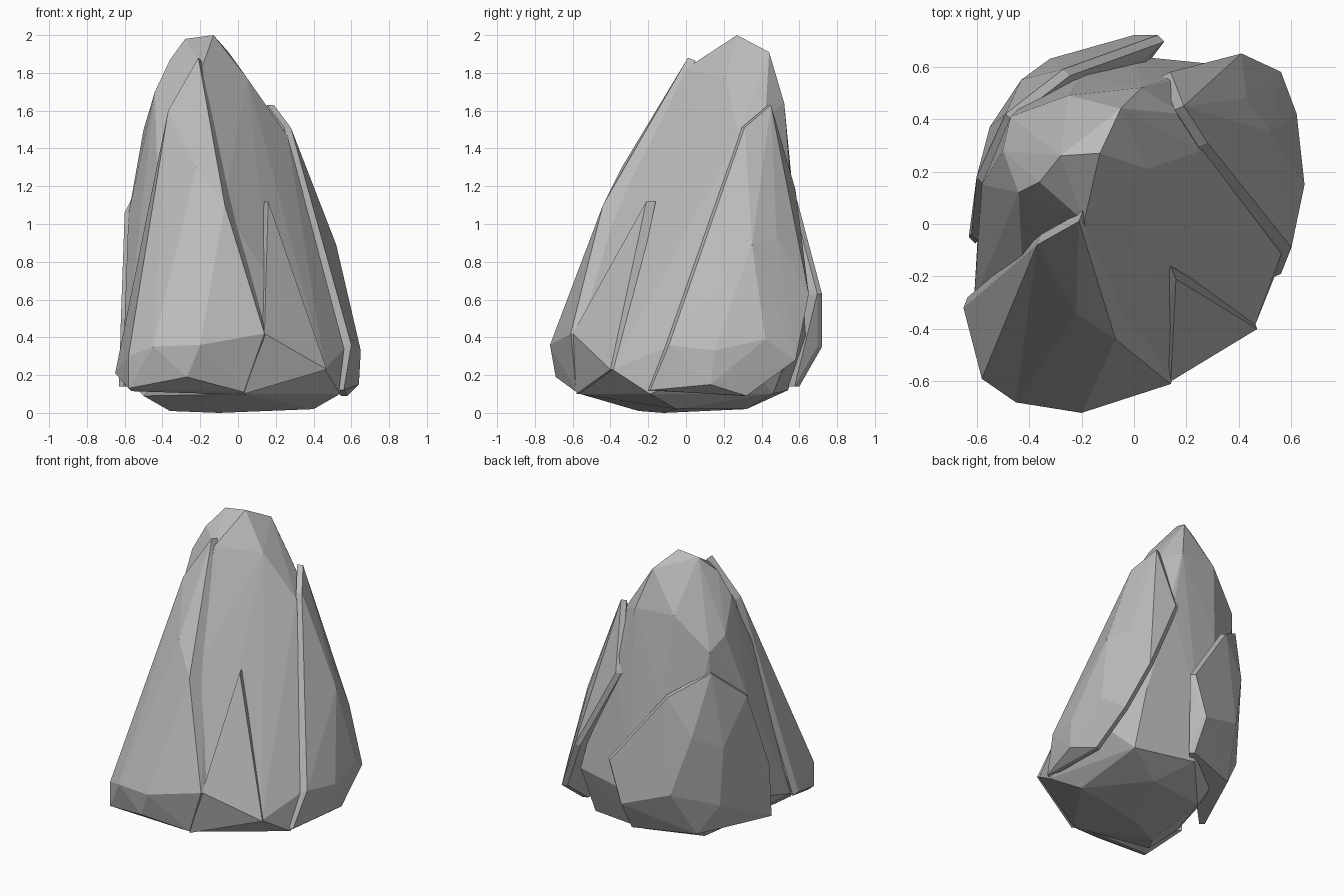
import bpy, bmesh
from mathutils import Vector

# One plain grey for the whole rock
stone = bpy.data.materials.new("grey_stone")
stone.diffuse_color = (0.5, 0.5, 0.5, 1)


def hull(name, points):
    """Faceted stone chunk wrapped around its corner points."""
    bm = bmesh.new()
    for p in points:
        bm.verts.new(p)
    res = bmesh.ops.convex_hull(bm, input=bm.verts[:])
    loose = [g for g in res["geom_interior"] + res["geom_unused"]
             if isinstance(g, bmesh.types.BMVert)]
    bmesh.ops.delete(bm, geom=list(set(loose)), context="VERTS")
    bmesh.ops.recalc_face_normals(bm, faces=bm.faces[:])
    mesh = bpy.data.meshes.new(name)
    bm.to_mesh(mesh)
    bm.free()
    mesh.materials.append(stone)
    obj = bpy.data.objects.new(name, mesh)
    bpy.context.collection.objects.link(obj)
    return obj


def slab(name, outer, inward):
    """Split-off plate: outer corners plus the same corners pushed inward."""
    push = Vector(inward)
    return hull(name, outer + [tuple(Vector(p) + push) for p in outer])


# Core: pointed crown, leaning shoulders, wide belly, rounded base
crown = [(-0.13, 0.27, 2.0), (-0.28, 0.26, 1.98), (-0.05, 0.44, 1.91),
         (-0.36, 0.16, 1.87), (-0.44, 0.12, 1.70), (-0.50, 0.28, 1.50),
         (-0.47, 0.41, 1.42), (-0.25, 0.49, 1.65), (0.03, 0.52, 1.64),
         (0.05, 0.21, 1.77), (-0.19, 0.01, 1.83)]
shoulder = [(0.18, 0.42, 1.56), (0.26, 0.28, 1.47), (0.12, -0.16, 1.13),
            (-0.08, -0.40, 1.10), (-0.42, -0.26, 1.05), (-0.58, 0.15, 1.05),
            (-0.42, 0.46, 1.08), (-0.20, 0.56, 1.07), (0.14, 0.56, 1.18)]
belly = [(0.57, -0.09, 0.35), (0.46, -0.39, 0.23), (0.14, -0.58, 0.41),
         (-0.25, -0.60, 0.34), (-0.61, -0.29, 0.20), (-0.59, 0.05, 0.30),
         (-0.46, 0.42, 0.35), (0.0, 0.64, 0.40), (0.40, 0.60, 0.45),
         (0.58, 0.30, 0.30)]
base = [(0.03, -0.56, 0.10), (-0.50, -0.45, 0.09), (-0.36, -0.25, 0.01),
        (-0.10, -0.12, 0.0), (0.40, -0.05, 0.02), (0.10, 0.32, 0.02),
        (-0.32, 0.25, 0.03), (0.54, -0.19, 0.10), (0.38, 0.46, 0.10),
        (-0.05, 0.54, 0.12)]
hull("rock_core", crown + shoulder + belly + base)

# Tall plate on the front left
slab("front_left_slab",
     [(-0.21, 0.01, 1.88), (-0.37, -0.08, 1.60), (-0.07, -0.44, 1.10),
      (-0.22, -0.34, 1.30), (-0.43, -0.31, 1.05), (0.14, -0.61, 0.42),
      (-0.20, -0.72, 0.36), (-0.45, -0.68, 0.35), (-0.58, -0.59, 0.30),
      (-0.65, -0.32, 0.21), (-0.58, -0.59, 0.13), (-0.27, -0.69, 0.19),
      (0.03, -0.58, 0.11)], (0.015, 0.04, -0.015))

# Thin wedge on the front right
slab("front_right_wedge",
     [(0.16, -0.21, 1.12), (0.14, -0.60, 0.42), (0.47, -0.40, 0.23),
      (0.03, -0.58, 0.10)], (-0.02, 0.05, 0.0))

# Large plate on the back right
slab("back_right_slab",
     [(0.19, 0.45, 1.63), (0.28, 0.31, 1.51), (0.14, 0.58, 1.18),
      (0.43, 0.48, 0.93), (0.52, 0.35, 0.89), (0.41, 0.65, 0.63),
      (0.60, -0.09, 0.36), (0.65, 0.15, 0.33), (0.62, 0.42, 0.39),
      (0.56, 0.58, 0.28), (0.56, -0.19, 0.12), (0.64, 0.13, 0.15),
      (0.58, 0.32, 0.09)], (-0.035, -0.015, 0.0))

# Low plate wrapping the back left
slab("back_left_slab",
     [(-0.49, 0.42, 1.28), (-0.27, 0.59, 1.12), (0.09, 0.72, 0.63),
      (0.0, 0.72, 0.35), (-0.32, 0.63, 0.46), (-0.43, 0.55, 0.86),
      (-0.60, 0.18, 1.06), (-0.55, 0.37, 0.76), (-0.53, 0.38, 0.35),
      (-0.62, -0.04, 0.50), (-0.63, -0.05, 0.14), (-0.40, 0.45, 0.14),
      (0.0, 0.60, 0.14)], (0.025, -0.025, 0.0))
